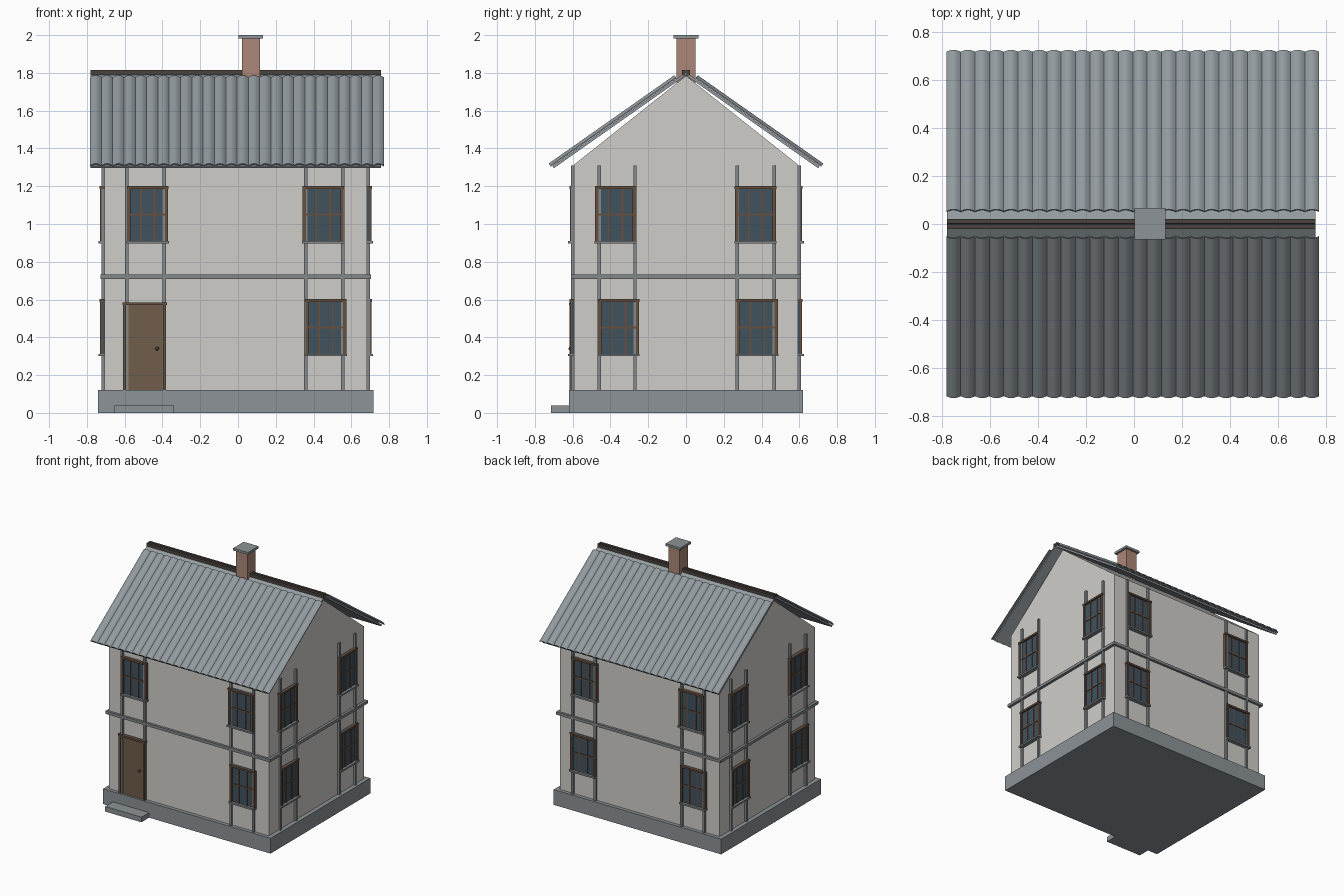
import bpy, bmesh
from math import sin, cos, pi, radians
from mathutils import Matrix, Vector

if "Cube" in bpy.data.objects:
    bpy.data.objects.remove(bpy.data.objects["Cube"])


def material(name, hex_code):
    srgb = [int(hex_code[i:i + 2], 16) / 255 for i in (0, 2, 4)]
    colour = [c / 12.92 if c < 0.04 else ((c + 0.055) / 1.055) ** 2.4 for c in srgb] + [1]
    m = bpy.data.materials.new(name)
    m.use_nodes = True
    m.diffuse_color = colour
    m.node_tree.nodes["Principled BSDF"].inputs["Base Color"].default_value = colour
    return m


PLASTER = material("plaster", "D0CECA")
STONE = material("stone_grey", "8C9397")
ROOF = material("roof_grey", "939BA0")
TRIM = material("trim_grey", "85898B")
GLASS = material("window_glass", "41525F")
FRAME = material("frame_brown", "665040")
DOOR = material("door_brown", "705D4B")
BRICK = material("chimney_brick", "AB8777")
DARK = material("ridge_dark", "4A443F")

CX = -0.0115            # centre of the house body
HALF_X, HALF_Y = 0.695, 0.592
BASE, EAVE, APEX = 0.12, 1.315, 1.785


def prism(name, points, along, mat, smooth=False):
    """Closed solid: a polygon swept along a vector."""
    bm = bmesh.new()
    face = bm.faces.new([bm.verts.new(p) for p in points])
    swept = bmesh.ops.extrude_face_region(bm, geom=[face], use_keep_orig=True)["geom"]
    moved = [g for g in swept if isinstance(g, bmesh.types.BMVert)]
    bmesh.ops.translate(bm, verts=moved, vec=Vector(along))
    bmesh.ops.recalc_face_normals(bm, faces=bm.faces)
    mesh = bpy.data.meshes.new(name)
    bm.to_mesh(mesh)
    bm.free()
    mesh.materials.append(mat)
    obj = bpy.data.objects.new(name, mesh)
    bpy.context.collection.objects.link(obj)
    if smooth:
        bpy.ops.object.select_all(action="DESELECT")
        obj.select_set(True)
        bpy.context.view_layer.objects.active = obj
        bpy.ops.object.shade_smooth_by_angle(angle=radians(35))
    return obj


def box(name, lo, hi, mat, frame=Matrix()):
    (x0, y0, z0), (x1, y1, z1) = lo, hi
    base = [frame @ Vector(p) for p in ((x0, y0, z0), (x1, y0, z0), (x1, y1, z0), (x0, y1, z0))]
    return prism(name, base, (0, 0, z1 - z0), mat)


# Foundation, doorstep and walls
box("foundation", (CX - 0.729, -0.62, 0), (CX + 0.729, 0.62, BASE), STONE)
box("doorstep", (-0.655, -0.715, 0), (-0.34, -0.6, 0.04), STONE)
box("walls", (CX - HALF_X, -HALF_Y, BASE), (CX + HALF_X, HALF_Y, EAVE), PLASTER)
prism("gable_walls", [(CX - HALF_X, -HALF_Y, EAVE), (CX - HALF_X, HALF_Y, EAVE),
                      (CX - HALF_X, 0, APEX)], (2 * HALF_X, 0, 0), PLASTER)
box("floor_band", (CX - 0.716, -0.61, 0.71), (CX + 0.716, 0.61, 0.732), TRIM)


def window(label, frame, u, z):
    """Window centred on u with its bottom at z; -y points outward."""
    w, h, rim = 0.108, 0.3, 0.017
    box(label + "_glass", (u - w, -0.012, z), (u + w, 0, z + h), GLASS, frame)
    for s in (-1, 1):
        a, b = sorted((s * w, s * (w - rim)))
        box(label + "_side_rail", (u + a, -0.023, z), (u + b, 0, z + h), FRAME, frame)
        c = s * w / 3
        box(label + "_mullion", (u + c - 0.005, -0.017, z), (u + c + 0.005, 0, z + h), FRAME, frame)
    box(label + "_head", (u - w - 0.002, -0.026, z + h - 0.014), (u + w + 0.002, 0, z + h), FRAME, frame)
    box(label + "_crossbar", (u - w, -0.017, z + h / 2 - 0.005),
        (u + w, 0, z + h / 2 + 0.005), FRAME, frame)
    box(label + "_sill", (u - w - 0.004, -0.032, z - 0.002), (u + w + 0.004, 0, z + 0.011), TRIM, frame)


def door(frame, u):
    w, top = 0.114, 0.585
    box("door_leaf", (u - w, -0.012, BASE), (u + w, 0, top), DOOR, frame)
    for s in (-1, 1):
        a, b = sorted((s * w, s * (w - 0.016)))
        box("door_jamb", (u + a, -0.024, BASE), (u + b, 0, top), FRAME, frame)
    box("door_head", (u - w - 0.004, -0.028, top - 0.015), (u + w + 0.004, 0, top), FRAME, frame)
    knob = frame @ Vector((u + 0.066, -0.02, 0.34))
    bpy.ops.mesh.primitive_uv_sphere_add(segments=12, ring_count=8, radius=0.01, location=knob)
    bpy.context.object.name = "door_knob"
    bpy.context.object.data.materials.append(DARK)
    bpy.ops.object.shade_smooth()


# Each elevation: turn, wall distance, stud positions, upper and lower opening centres
LONG = (HALF_Y, (-0.577, -0.38, 0.371, 0.567), (-0.467, 0.462), (-0.483, 0.477))
SHORT = (HALF_X, (-0.46, -0.27, 0.272, 0.468), (-0.373, 0.368), (-0.357, 0.378))
for label, turn, (dist, studs, upper, lower) in (
        ("front", 0, LONG), ("left", 90, SHORT), ("back", 180, LONG), ("right", 270, SHORT)):
    frame = (Matrix.Translation((CX, 0, 0)) @ Matrix.Rotation(radians(turn), 4, "Z")
             @ Matrix.Translation((0, -dist, 0)))
    for u in studs:
        box(label + "_stud", (u - 0.009, -0.016, BASE), (u + 0.009, 0, EAVE - 0.005), TRIM, frame)
    for u in upper:
        window(label + "_upper_window", frame, u, 0.9)
    for u in lower:
        if label == "front" and u < 0:
            door(frame, u)
        else:
            window(label + "_lower_window", frame, u, 0.302)

# Roof: a thin deck and a corrugated sheet on each slope
PITCH = radians(35.1)
WAVES, STEPS = 26, 8
X0, X1 = -0.783, 0.773


def slope_point(side, x, s, n):
    """Point s down the slope and n above the underside of the deck."""
    return Vector((x, side * (s * cos(PITCH) + n * sin(PITCH)), 1.787 - s * sin(PITCH) + n * cos(PITCH)))


total = WAVES * STEPS
crest = [(X0 + (X1 - X0) * i / total, 0.016 + 0.014 * abs(sin(pi * i / STEPS)))
         for i in range(total + 1)]
outline = [(x, n + 0.006) for x, n in crest] + crest[::-1]
for side, label in ((-1, "front"), (1, "back")):
    deck = [slope_point(side, -0.78, s, n) for s, n in ((0, 0), (0.855, 0), (0.855, 0.014), (-0.008, 0.014))]
    prism(label + "_roof_deck", deck, (1.537, 0, 0), ROOF)
    run = slope_point(side, 0, 0.863, 0) - slope_point(side, 0, 0.05, 0)
    prism(label + "_roof_sheet", [slope_point(side, x, 0.05, n) for x, n in outline], run, ROOF, True)
    y = side * 0.012
    box(label + "_ridge_bar", (-0.78, y - 0.009, 1.785), (0.757, y + 0.009, 1.815), DARK)

# Chimney
box("chimney_stack", (0.02, -0.051, 1.74), (0.117, 0.051, 1.985), BRICK)
box("chimney_cap", (0.003, -0.065, 1.982), (0.132, 0.066, 2.0), STONE)
